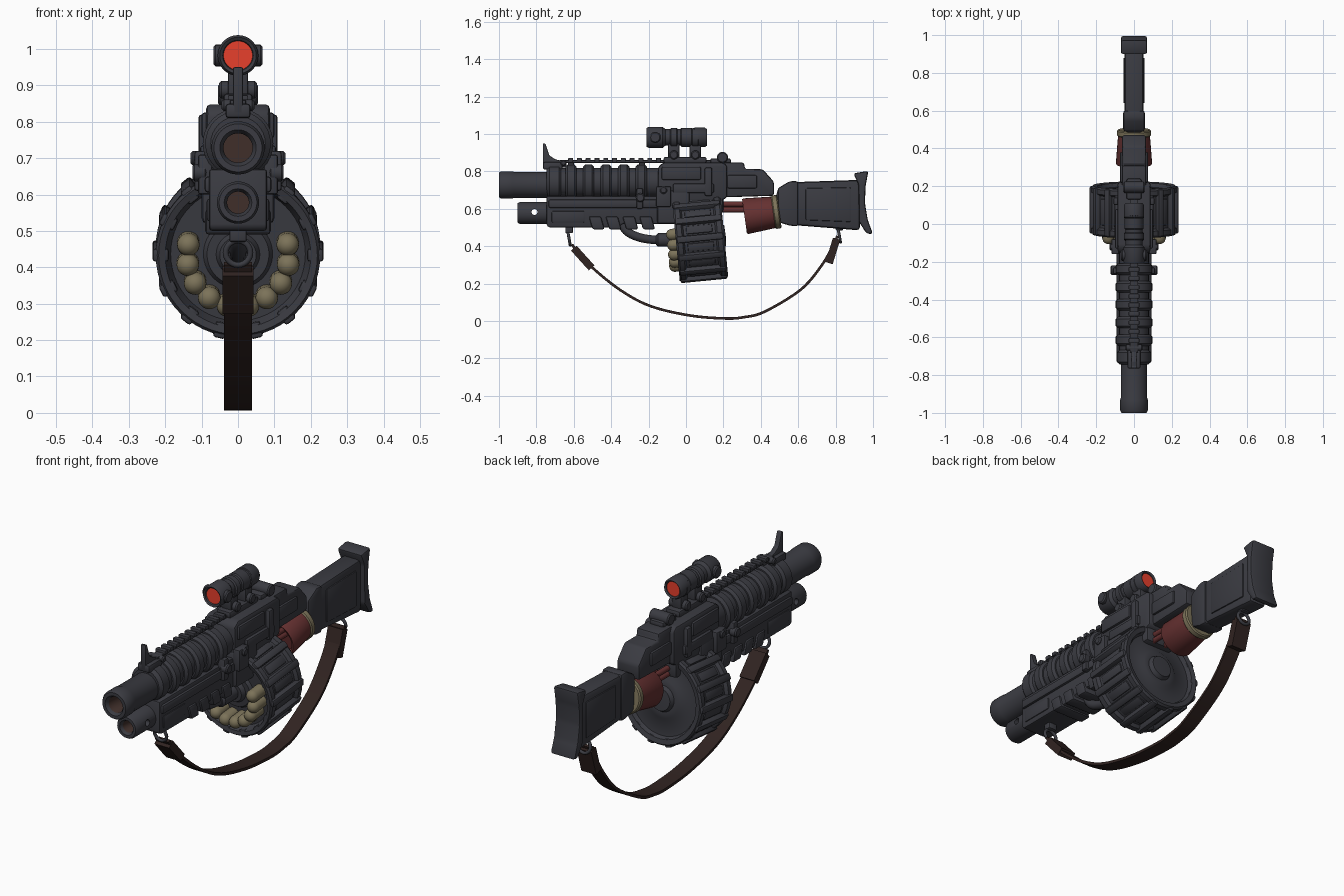
import bpy, bmesh, math
from mathutils import Matrix, Vector

if "Cube" in bpy.data.objects:
    bpy.data.objects.remove(bpy.data.objects["Cube"])

def material(name, r, g, b):
    m = bpy.data.materials.new(name)
    m.diffuse_color = (r, g, b, 1)
    m.use_nodes = True
    m.node_tree.nodes["Principled BSDF"].inputs["Base Color"].default_value = m.diffuse_color
    return m

GUN = material("dark slate metal", .043, .044, .054)
LEATHER = material("dark brown leather", .03, .017, .015)
BRASS = material("khaki brass", .2, .17, .1)
RED = material("dull red", .13, .03, .03)
LENS = material("red lens", .8, .05, .025)
BORE = material("brown bore", .05, .028, .023)

def finish(name, bm, mats, M=None, bevel=0):
    if bevel:
        bmesh.ops.bevel(bm, geom=bm.edges[:], offset=bevel, segments=2, profile=.5, affect='EDGES', clamp_overlap=True)
    bmesh.ops.recalc_face_normals(bm, faces=bm.faces[:])
    if M is not None:
        bm.transform(M)
    me = bpy.data.meshes.new(name)
    bm.to_mesh(me)
    bm.free()
    for m in mats:
        me.materials.append(m)
    ob = bpy.data.objects.new(name, me)
    bpy.context.collection.objects.link(ob)
    return ob

def at(x, y, z, tilt=0):
    return Matrix.Translation((x, y, z)) @ Matrix.Rotation(math.radians(tilt), 4, 'X')

def box(name, x, y, z, mat=GUN, bevel=.01, M=None):
    bm = bmesh.new()
    bmesh.ops.create_cube(bm, size=1)
    for v in bm.verts:
        v.co = [(r[0] + r[1]) / 2 + c * (r[1] - r[0]) for r, c in zip((x, y, z), v.co)]
    return finish(name, bm, [mat], M, bevel)

def prism(name, outline, w, mat=GUN, bevel=.012, x=0):
    # side outline in (y, z), extruded across x
    bm = bmesh.new()
    f = bm.faces.new([bm.verts.new((x - w, y, z)) for y, z in outline])
    r = bmesh.ops.extrude_face_region(bm, geom=[f])
    for v in r['geom']:
        if isinstance(v, bmesh.types.BMVert):
            v.co.x = x + w
    return finish(name, bm, [mat], None, bevel)

def lathe(name, prof, M, mats=(GUN,), n=32, split=0):
    # (y, radius) profile turned round y; first `split` segments take the second material
    bm = bmesh.new()
    rings = []
    for y, r in prof:
        k = n if r > 1e-6 else 1
        rings.append([bm.verts.new((r * math.cos(2 * math.pi * i / n), y, r * math.sin(2 * math.pi * i / n))) for i in range(k)])
    for s, (a, b) in enumerate(zip(rings, rings[1:])):
        for i in range(n):
            q = [a[i % len(a)], a[(i + 1) % len(a)], b[(i + 1) % len(b)], b[i % len(b)]]
            q = list(dict.fromkeys(q))
            if len(q) > 2:
                bm.faces.new(q).material_index = 1 if s < split else 0
    return finish(name, bm, mats, M)

def sweep(name, pts, w, t, mat, sides=4, steps=6):
    # smooth path in the (y, z) plane with a flat or round section
    P = [Vector((0, *p)) for p in pts]
    P = [2 * P[0] - P[1]] + P + [2 * P[-1] - P[-2]]
    path = []
    for a, b, c, d in zip(P, P[1:], P[2:], P[3:]):
        for i in range(steps):
            u = i / steps
            path.append(.5 * (2 * b + (c - a) * u + (2 * a - 5 * b + 4 * c - d) * u * u + (3 * b - a - 3 * c + d) * u ** 3))
    path.append(P[-2])
    bm = bmesh.new()
    rings = []
    off, k = (math.pi / 4, 2 ** .5) if sides == 4 else (0, 1)
    for i, p in enumerate(path):
        d = (path[min(i + 1, len(path) - 1)] - path[max(i - 1, 0)]).normalized()
        nrm = Vector((0, -d.z, d.y))
        rings.append([bm.verts.new(p + Vector((k * w * math.cos(off + 2 * math.pi * j / sides), 0, 0))
                      + nrm * k * t * math.sin(off + 2 * math.pi * j / sides)) for j in range(sides)])
    for a, b in zip(rings, rings[1:]):
        for j in range(sides):
            bm.faces.new((a[j], a[(j + 1) % sides], b[(j + 1) % sides], b[j]))
    bm.faces.new(rings[0])
    bm.faces.new(rings[-1])
    return finish(name, bm, [mat])

def cyl(name, r, a, b, M, mat=GUN, n=20, c=.006):
    return lathe(name, [(a, 0), (a, r - c), (a + c, r), (b - c, r), (b, r - c), (b, 0)], M, (mat,), n)

SIDE = Matrix.Rotation(math.pi / 2, 4, 'Z')   # turns a y axis part to lie along x

# barrels
lathe("upper_barrel", [(-.85, 0), (-.85, .04), (-.985, .04), (-1, .05), (-1, .066), (-.988, .073), (-.93, .073),
      (-.92, .07), (-.6, .07), (-.6, 0)], at(0, 0, .728), (GUN, BORE), 40, 2)
low = lathe("lower_barrel", [(-.76, 0), (-.76, .03), (-.885, .03), (-.9, .038), (-.9, .052), (-.89, .058), (-.7, .058),
            (-.7, 0)], at(0, 0, .578), (GUN, BORE), 32, 2)
cut = cyl("hole_cutter", .016, -.1, .1, at(0, -.81, .583) @ SIDE)
mod = low.modifiers.new("hole", 'BOOLEAN')
mod.object, mod.solver = cut, 'EXACT'
bpy.context.view_layer.objects.active = low
bpy.ops.object.modifier_apply(modifier="hole")
bpy.data.objects.remove(cut)

# ribbed shroud over the upper barrel
cyl("shroud_core", .078, -.72, -.12, at(0, 0, .74), n=32)
cyl("shroud_front_collar", .09, -.745, -.665, at(0, 0, .74), n=32, c=.015)
for i in range(5):
    cyl("shroud_ring", .097, -.645 + .094 * i, -.585 + .094 * i, at(0, 0, .74), n=32, c=.012)

# lower forend with slanted pads
prism("forend", [(-.745, .51), (-.73, .5), (-.36, .5), (-.34, .52), (-.1, .52), (-.1, .67), (-.745, .67)], .08, bevel=.02)
box("forend_side_rail", (-.092, .092), (-.735, -.13), (.605, .65))
for y in (-.48, -.39, -.3, -.21):
    prism("forend_pad", [(y - .02, .49), (y + .045, .49), (y + .025, .56), (y - .04, .56)], .09, bevel=.01)
box("forend_panel", (-.086, .086), (-.72, -.54), (.525, .59))

# top rail with teeth
box("top_rail", (-.022, .022), (-.68, .2), (.846, .86), bevel=.004)
for i in range(13):
    y = -.63 + .047 * i
    box("rail_tooth", (-.028, .028), (y, y + .026), (.852, .873), bevel=.004)
for y in (-.63, -.25):
    box("rail_post", (-.018, .018), (y, y + .03), (.81, .855), bevel=.004)

# front sight
prism("front_sight", [(-.765, .82), (-.765, .95), (-.752, .95), (-.73, .885), (-.7, .865), (-.64, .85), (-.64, .82)], .014, bevel=.005)
box("front_sight_base", (-.035, .035), (-.765, -.66), (.81, .85))
cyl("front_sight_pin", .016, -.045, .045, at(0, -.655, .845) @ SIDE)

# receiver
prism("receiver", [(-.15, .64), (-.15, .825), (-.12, .848), (.2, .848), (.22, .83), (.22, .66), (.18, .64)], .088, bevel=.022)
prism("receiver_rear", [(.15, .66), (.15, .848), (.31, .848), (.315, .812), (.41, .812), (.47, .745), (.47, .67)], .064, bevel=.012)
box("magazine_well", (-.1, .1), (-.155, .02), (.52, .7), bevel=.015)
box("magazine_well_rear", (-.085, .085), (.0, .2), (.58, .68), bevel=.015)
for s in (-1, 1):
    def side_box(name, a, b, y, z, bev=.008):
        return box(name, sorted((s * a, s * b)), y, z, GUN, bev)
    side_box("receiver_panel", .07, .1, (-.13, .08), (.755, .825))
    side_box("receiver_port", .07, .104, (-.07, .15), (.685, .735))
    side_box("receiver_rear_panel", .05, .075, (.22, .38), (.71, .78))
    side_box("receiver_strap", .07, .108, (.1, .14), (.67, .82))
    side_box("latch_plate", .08, .12, (-.16, -.08), (.61, .72))
    side_box("latch_arm", .07, .11, (-.265, -.23), (.6, .71))
    cyl("latch_knob", .024, -.02, .02, at(s * .105, -.245, .66) @ SIDE)
    cyl("receiver_pin", .02, -.02, .02, at(s * .11, -.12, .7) @ SIDE)

# rear sight
box("rear_sight_base", (-.04, .04), (.13, .24), (.84, .87))
cyl("rear_sight_knob", .03, -.055, .055, at(0, .195, .875) @ SIDE)

# scope
lathe("scope", [(-.19, 0), (-.19, .038), (-.205, .042), (-.21, .05), (-.2, .056), (-.125, .056), (-.11, .044), (-.03, .044),
      (-.025, .05), (.03, .05), (.035, .044), (.045, .052), (.1, .052), (.112, .045), (.105, .038), (.09, .036), (.09, 0)],
      at(0, 0, .982))
for y, r in ((-.193, .042), (.097, .039)):
    lathe("scope_lens", [(y - .004, 0), (y - .004, r), (y + .004, r), (y + .004, 0)], at(0, 0, .982), (LENS,))
box("scope_rail", (-.04, .04), (-.12, .11), (.845, .878))
for y in (-.065, .05):
    box("scope_mount", (-.028, .028), (y - .03, y + .03), (.865, .95), bevel=.008)
    cyl("scope_mount_bolt", .024, -.052, .052, at(0, y, .888) @ SIDE)
    cyl("scope_clamp", .053, y - .02, y + .02, at(0, 0, .98), n=28)
cyl("scope_side_knob", .03, -.068, .068, at(0, -.165, .982) @ SIDE)

# drum magazine, tilted slightly
D = at(0, .075, .445, 5.5)
lathe("drum", [(-.12, 0), (-.12, .05), (-.1, .06), (-.1, .085), (-.085, .095), (-.085, .185), (-.125, .2), (-.13, .218),
      (-.12, .226), (-.095, .226), (-.085, .21), (.085, .21), (.095, .226), (.12, .226), (.13, .218), (.125, .195),
      (.105, .185), (.105, .11), (.115, .095), (.115, .065), (.135, .055), (.138, 0)], D, n=56)
for i in range(14):
    R = D @ Matrix.Rotation(2 * math.pi * (i + .5) / 14, 4, 'Y')
    box("drum_rib", (-.018, .018), (-.125, .125), (.19, .235), bevel=.008, M=R)
    box("drum_panel", (-.022, .022), (-.07, .07), (.19, .216), bevel=.006, M=R @ Matrix.Rotation(math.pi / 14, 4, 'Y'))

# belt of rounds on the drum front
for i in range(10):
    a = math.radians(13 - 206 / 9 * i)
    prof = [(.07, 0), (.07, .031)] + [(-.01 - .031 * math.sin(t * math.pi / 12), .031 * math.cos(t * math.pi / 12)) for t in range(6)] + [(-.041, 0)]
    lathe("round", prof, D @ at(.14 * math.cos(a), -.138, .14 * math.sin(a)), (BRASS,), 20)

# feed tube from forend to drum hub
sweep("feed_tube", [(-.35, .525), (-.31, .475), (-.24, .445), (-.15, .433), (-.05, .432)], .023, .023, GUN, 16)
cyl("feed_tube_collar", .036, -.16, -.04, at(0, 0, .434), c=.01)

# red cartridge behind the drum
C = at(0, .4, .572, 8)
lathe("cartridge", [(-.04, 0), (-.04, .07), (-.083, .08), (-.088, .092), (-.08, .096), (.075, .084), (.075, 0)], C, (RED,), 32)
cyl("cartridge_base", .09, .066, .1, C, BRASS, 32)
for s in (-1, 1):
    for z in (.595, .625):
        cyl("red_rod", .014, .17, .4, at(s * .035, 0, z), RED, 12, .004)

# stock and butt
prism("stock", [(.485, .54), (.485, .7), (.55, .742), (.93, .755), (.93, .485), (.55, .515)], .05, bevel=.018)
prism("stock_front_cuff", [(.49, .53), (.49, .71), (.555, .748), (.6, .748), (.6, .507), (.555, .51)], .057, bevel=.012)
prism("stock_side_panel", [(.64, .54), (.64, .71), (.88, .715), (.88, .53)], .056, bevel=.006)
prism("butt_plate", [(.895, .79), (.975, .803), (.96, .72), (.957, .63), (.972, .54), (1, .465), (.965, .468), (.925, .53),
      (.922, .73)], .07, bevel=.012)

# sling brackets and rings
for y, z in ((-.625, .475), (.82, .49)):
    box("sling_bracket", (-.024, .024), (y - .02, y + .02), (z - .005, z + .04), bevel=.006)
    n = 12
    prof = [(.008 * math.sin(2 * math.pi * k / n), .034 + .008 * math.cos(2 * math.pi * k / n)) for k in range(n + 1)]
    ring = lathe("sling_ring", prof, at(0, y, z - .035, 10), (GUN,), 24)
    bm = bmesh.new()
    bm.from_mesh(ring.data)
    bmesh.ops.remove_doubles(bm, verts=bm.verts[:], dist=1e-5)
    bm.to_mesh(ring.data)
    bm.free()

# leather sling
sweep("sling", [(-.61, .41), (-.58, .37), (-.5, .285), (-.35, .165), (-.19, .08), (.02, .03), (.21, .014), (.31, .021),
      (.42, .05), (.61, .165), (.72, .29), (.785, .4), (.81, .455)], .039, .007, LEATHER)
sweep("front_sling_cuff", [(-.6, .39), (-.555, .34), (-.505, .285)], .042, .02, LEATHER)
sweep("rear_sling_cuff", [(.765, .31), (.785, .375), (.805, .44)], .042, .02, LEATHER)

bpy.ops.object.select_all(action='SELECT')
bpy.context.view_layer.objects.active = low
bpy.ops.object.shade_smooth_by_angle(angle=math.radians(35))
